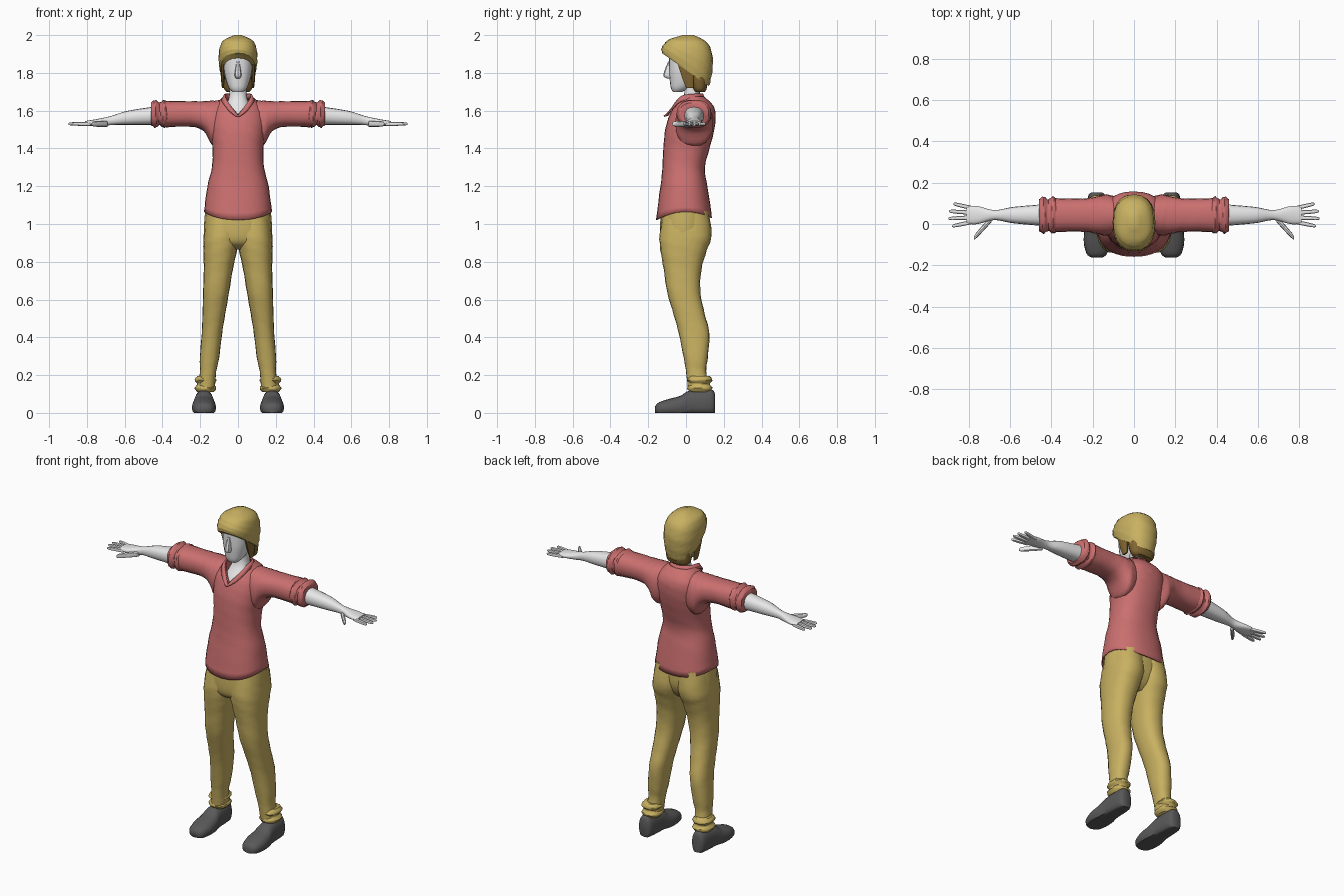
import bpy
import bmesh
import math

cube = bpy.data.objects.get("Cube")
if cube:
    bpy.data.objects.remove(cube, do_unlink=True)


def material(name, red, green, blue):
    mat = bpy.data.materials.new(name)
    mat.use_nodes = True
    colour = (red, green, blue, 1)
    mat.diffuse_color = colour
    mat.node_tree.nodes["Principled BSDF"].inputs["Base Color"].default_value = colour
    return mat


skin = material("pale skin", .8, .8, .8)
red_cloth = material("faded red cloth", .6, .16, .16)
mustard_cloth = material("mustard cloth", .58, .44, .12)
brown_hair = material("brown hair", .22, .13, .03)
grey_leather = material("dark grey leather", .1, .1, .1)

parts = []


def finish(name, bm, mat, mirror=False, thickness=0):
    bmesh.ops.recalc_face_normals(bm, faces=bm.faces)
    mesh = bpy.data.meshes.new(name)
    bm.to_mesh(mesh)
    bm.free()
    mesh.materials.append(mat)
    obj = bpy.data.objects.new(name, mesh)
    bpy.context.scene.collection.objects.link(obj)
    if thickness:
        obj.modifiers.new("thickness", "SOLIDIFY").thickness = thickness
    if mirror:
        obj.modifiers.new("mirror", "MIRROR")
    parts.append(obj)


def smooth_path(rows, steps=4):
    """Catmull-Rom interpolation through tuples of equal length."""
    path = []
    for i in range(len(rows) - 1):
        before, after = rows[max(i - 1, 0)], rows[min(i + 2, len(rows) - 1)]
        for step in range(steps):
            t = step / steps
            path.append([
                b + t / 2 * (c - a + t * (2 * a - 5 * b + 4 * c - d + t * (3 * (b - c) + d - a)))
                for a, b, c, d in zip(before, rows[i], rows[i + 1], after)])
    return path + [rows[-1]]


def straight(position):
    return 0


def loft(axis, sections, centre=straight, sides=20, ripple=0, capped=True):
    """Rounded sections (position, half width, low, high) strung along an axis."""
    bm = bmesh.new()
    loops = []
    for row, (pos, half, low, high) in enumerate(smooth_path(sections)):
        loop = []
        for i in range(sides):
            angle = math.tau * i / sides
            swell = 1 + ripple * math.sin(3 * angle + 2 * row)
            c, s = math.cos(angle), math.sin(angle)
            a = centre(pos) + half * swell * math.copysign(abs(c) ** .85, c)
            b = (low + high) / 2 + (high - low) / 2 * swell * math.copysign(abs(s) ** .85, s)
            x, y, z = {"x": (pos, a, b), "y": (a, pos, b), "z": (a, b, pos)}[axis]
            loop.append(bm.verts.new((x, y, max(z, 0))))
        loops.append(loop)
    for lower, upper in zip(loops, loops[1:]):
        for i in range(sides):
            bm.faces.new((lower[i - 1], lower[i], upper[i], upper[i - 1]))
    if capped:
        bm.faces.new(loops[0])
        bm.faces.new(loops[-1])
    return bm


def gathered_band(name, mat, axis, start, end, centre, half, low, high):
    """A rumpled cuff whose sections swell and shrink in turn."""
    sections = []
    for i in range(5):
        puff = .014 * (i % 2)
        sections.append((start + (end - start) * i / 4, half + puff, low - puff, high + puff))
    finish(name, loft(axis, sections, centre, ripple=.03), mat, mirror=True)


# Head, nose and neck
finish("head", loft("z", [
    (1.7, .03, -.07, -.02), (1.72, .048, -.08, .02), (1.76, .064, -.086, .07),
    (1.82, .076, -.09, .09), (1.93, .08, -.09, .1)]), skin)
finish("nose", loft("z", [
    (1.77, .01, -.1, -.07), (1.79, .018, -.12, -.07), (1.86, .008, -.095, -.07)], sides=8), skin)
finish("neck", loft("z", [
    (1.5, .09, -.09, .08), (1.58, .08, -.072, .1), (1.67, .048, -.012, .075),
    (1.77, .046, -.015, .075)]), skin)

# Hair showing below the knitted cap
finish("hair", loft("z", [
    (1.7, .06, .045, .1), (1.73, .078, .028, .112), (1.86, .09, -.01, .12)]), brown_hair)
finish("sideburns", loft("z", [
    (1.72, .005, 0, .04), (1.77, .01, -.02, .04), (1.86, .012, -.05, .04)],
    centre=lambda z: .08, sides=10), brown_hair, mirror=True)

# Cap, leaning so the brim rises at the brow and drops at the nape
cap = loft("z", [
    (1.815, .094, -.127, .122), (1.86, .102, -.13, .136), (1.92, .1, -.115, .142),
    (1.97, .08, -.085, .115), (2, .02, -.02, .04)], ripple=.015)
for v in cap.verts:
    v.co.z -= 3.8 * v.co.y * (2 - v.co.z)
finish("cap", cap, mustard_cloth)

# Shirt body with a curved hem
shirt = loft("z", [
    (1.065, .18, -.158, .138), (1.2, .162, -.135, .113), (1.3, .138, -.125, .1),
    (1.4, .135, -.12, .125), (1.5, .146, -.11, .15), (1.58, .146, -.086, .157),
    (1.63, .122, -.056, .142), (1.675, .076, -.028, .095)],
    sides=28, ripple=.006, capped=False)
hem = min(v.co.z for v in shirt.verts)
for v in shirt.verts:
    v.co.z -= 1.7 * v.co.y ** 2 * max(0, 1 - (v.co.z - hem) * 10)

# V neck cut into the front
neckline = 1.58
for slope in (-1.2, 1.2):
    bmesh.ops.bisect_plane(shirt, geom=shirt.verts[:] + shirt.edges[:] + shirt.faces[:],
                           plane_co=(0, 0, neckline), plane_no=(slope, 0, 1))
opening = []
for face in shirt.faces:
    middle = face.calc_center_median()
    if middle.y < .02 and middle.z > neckline + slope * abs(middle.x):
        opening.append(face)
bmesh.ops.delete(shirt, geom=opening, context="FACES")
finish("shirt_body", shirt, red_cloth, thickness=.006)

# Folded collar: a ribbon from the V point round to the nape
collar = bmesh.new()
ribbon = []
for i, (x, y, z) in enumerate(smooth_path([
        (0, -.095, neckline), (.04, -.068, 1.63), (.072, -.022, 1.68),
        (.062, .055, 1.69), (0, .09, 1.69)])):
    drop = .03 * min(1, (i + 1) / 5)
    ribbon.append((collar.verts.new((x, y, z)),
                   collar.verts.new((x * 1.2, y * 1.2 - .005, z - drop))))
for (top, bottom), (next_top, next_bottom) in zip(ribbon, ribbon[1:]):
    collar.faces.new((top, next_top, next_bottom, bottom))
finish("collar", collar, red_cloth, mirror=True, thickness=.008)


# Sleeves with rolled cuffs, then forearms ending in palms
def arm_line(x):
    return .043


finish("sleeves", loft("x", [
    (.09, .09, 1.43, 1.655), (.135, .1, 1.415, 1.653), (.18, .09, 1.49, 1.65),
    (.25, .08, 1.515, 1.65), (.38, .082, 1.512, 1.652)],
    arm_line, ripple=.012), red_cloth, mirror=True)
gathered_band("sleeve_cuffs", red_cloth, "x", .37, .46, arm_line, .076, 1.523, 1.643)
finish("forearms", loft("x", [
    (.42, .054, 1.525, 1.625), (.58, .04, 1.525, 1.6), (.66, .025, 1.525, 1.575),
    (.7, .028, 1.52, 1.565), (.76, .044, 1.52, 1.553), (.81, .042, 1.52, 1.545)],
    arm_line, sides=16), skin, mirror=True)


def finger(name, root_x, root_y, tip_x, tip_y, radius):
    def line(x):
        return root_y + (tip_y - root_y) * (x - root_x) / (tip_x - root_x)

    sections = []
    for along, size in ((0, 1), (.5, 1), (.9, .8), (1, .3)):
        r = radius * size
        sections.append((root_x + (tip_x - root_x) * along, r, 1.53 - r, 1.53 + r))
    finish(name, loft("x", sections, line, sides=8), skin, mirror=True)


# Four fanned fingers and a thumb on each hand
for i, name in enumerate(("index", "middle", "ring", "little")):
    finger(name + "_fingers", .78, .01 + .022 * i, .9 - .01 * (i - 1.4) ** 2,
           .036 * i - .01, .01)
finger("thumbs", .69, .025, .775, -.068, .016)


# Trousers: seat, legs and gathered ankles
def leg_line(z):
    return .18 - z / 10


finish("trouser_seat", loft("z", [
    (.865, .09, -.07, .05), (.9, .165, -.125, .09), (.97, .18, -.138, .118),
    (1.09, .172, -.13, .115)]), mustard_cloth)
finish("trouser_legs", loft("z", [
    (.13, .045, .01, .125), (.22, .043, 0, .107), (.29, .051, -.012, .115),
    (.42, .054, -.038, .124), (.52, .06, -.065, .1), (.64, .069, -.1, .076),
    (.76, .077, -.118, .082), (.86, .089, -.135, .11), (.94, .095, -.14, .136),
    (1.07, .09, -.12, .12)], leg_line, ripple=.012), mustard_cloth, mirror=True)
gathered_band("trouser_hems", mustard_cloth, "z", .11, .195, lambda z: .172, .044, .02, .126)

# Shoes with flat soles
finish("shoes", loft("y", [
    (-.163, .025, 0, .035), (-.145, .049, -.012, .055), (-.09, .063, -.02, .074),
    (-.03, .06, -.02, .09), (.02, .051, -.02, .118), (.13, .043, -.02, .125),
    (.153, .026, 0, .1)], centre=lambda y: .18), grey_leather, mirror=True)

# Smooth shading with sharp hems and soles
bpy.ops.object.select_all(action="DESELECT")
for obj in parts:
    obj.select_set(True)
bpy.context.view_layer.objects.active = parts[0]
bpy.ops.object.shade_smooth_by_angle(angle=math.radians(45))
